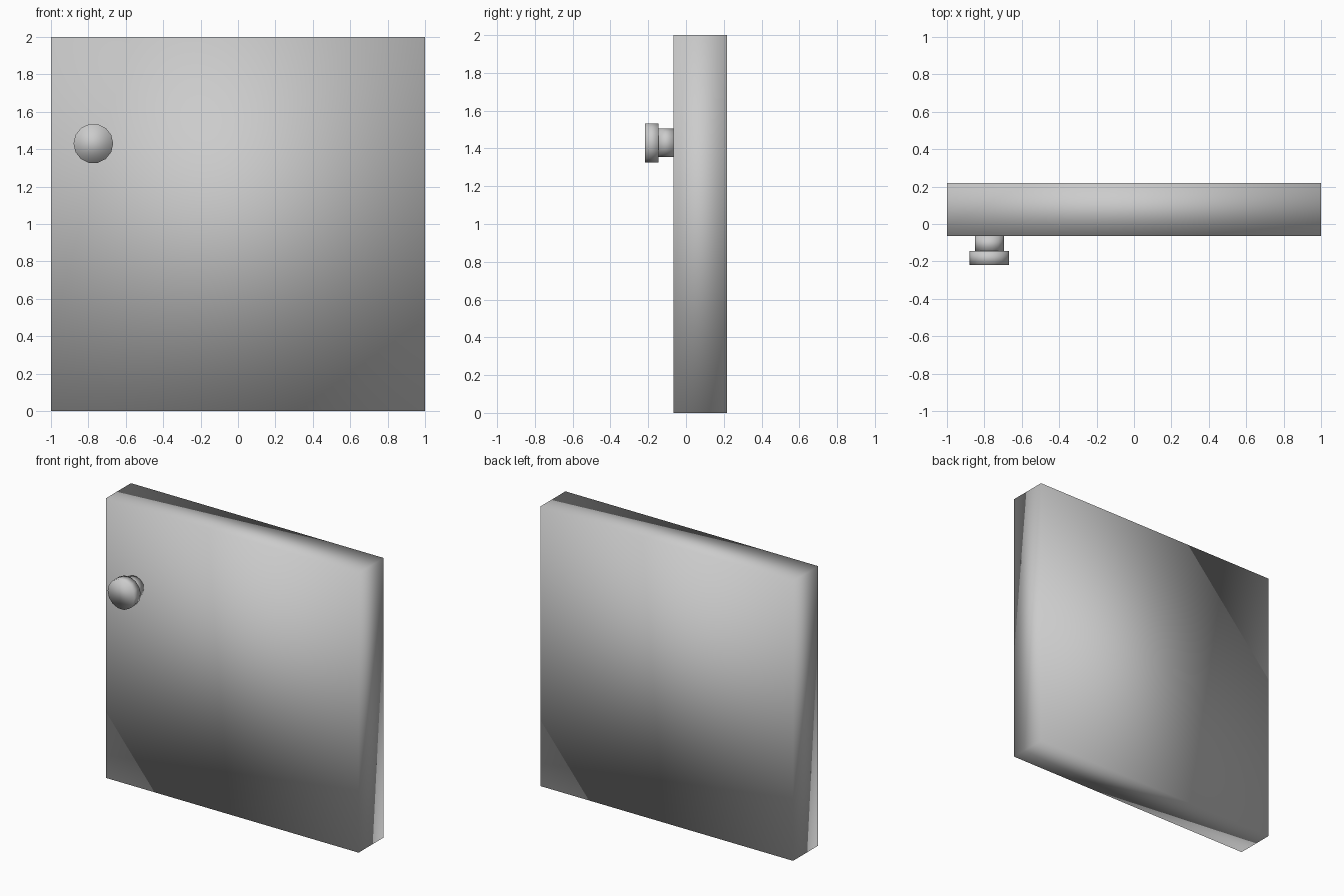
import bpy, bmesh
from math import pi
from mathutils import Matrix, Vector

if "Cube" in bpy.data.objects:
    bpy.data.objects.remove(bpy.data.objects["Cube"])


def finish(bm, name):
    bmesh.ops.recalc_face_normals(bm, faces=bm.faces[:])
    mesh = bpy.data.meshes.new(name)
    bm.to_mesh(mesh)
    bm.free()
    mesh.shade_smooth()
    obj = bpy.data.objects.new(name, mesh)
    bpy.context.collection.objects.link(obj)
    return obj


def box(name, lo, hi):
    lo, hi = Vector(lo), Vector(hi)
    bm = bmesh.new()
    bmesh.ops.create_cube(bm, size=1, matrix=Matrix.Translation((lo + hi) / 2)
                          @ Matrix.Diagonal((*(hi - lo), 1)))
    return finish(bm, name)


def disc(name, x, z, radius, y0, y1, sides=14):
    bm = bmesh.new()
    bmesh.ops.create_cone(bm, cap_ends=True, segments=sides, radius1=radius,
                          radius2=radius, depth=y1 - y0,
                          matrix=Matrix.Translation((x, (y0 + y1) / 2, z))
                          @ Matrix.Rotation(pi / 2, 4, 'X')
                          @ Matrix.Rotation(pi / 2, 4, 'Z'))
    # put vertices on the left and right of the rim
    return finish(bm, name)


# Square door slab
box("door_panel", (-1, -0.065, 0), (1, 0.218, 2))

# Round knob: narrow neck and wider cap
KNOB_X, KNOB_Z = -0.773, 1.43
disc("knob_neck", KNOB_X, KNOB_Z, 0.077, -0.145, -0.065)
disc("knob_cap", KNOB_X, KNOB_Z, 0.106, -0.218, -0.145)
